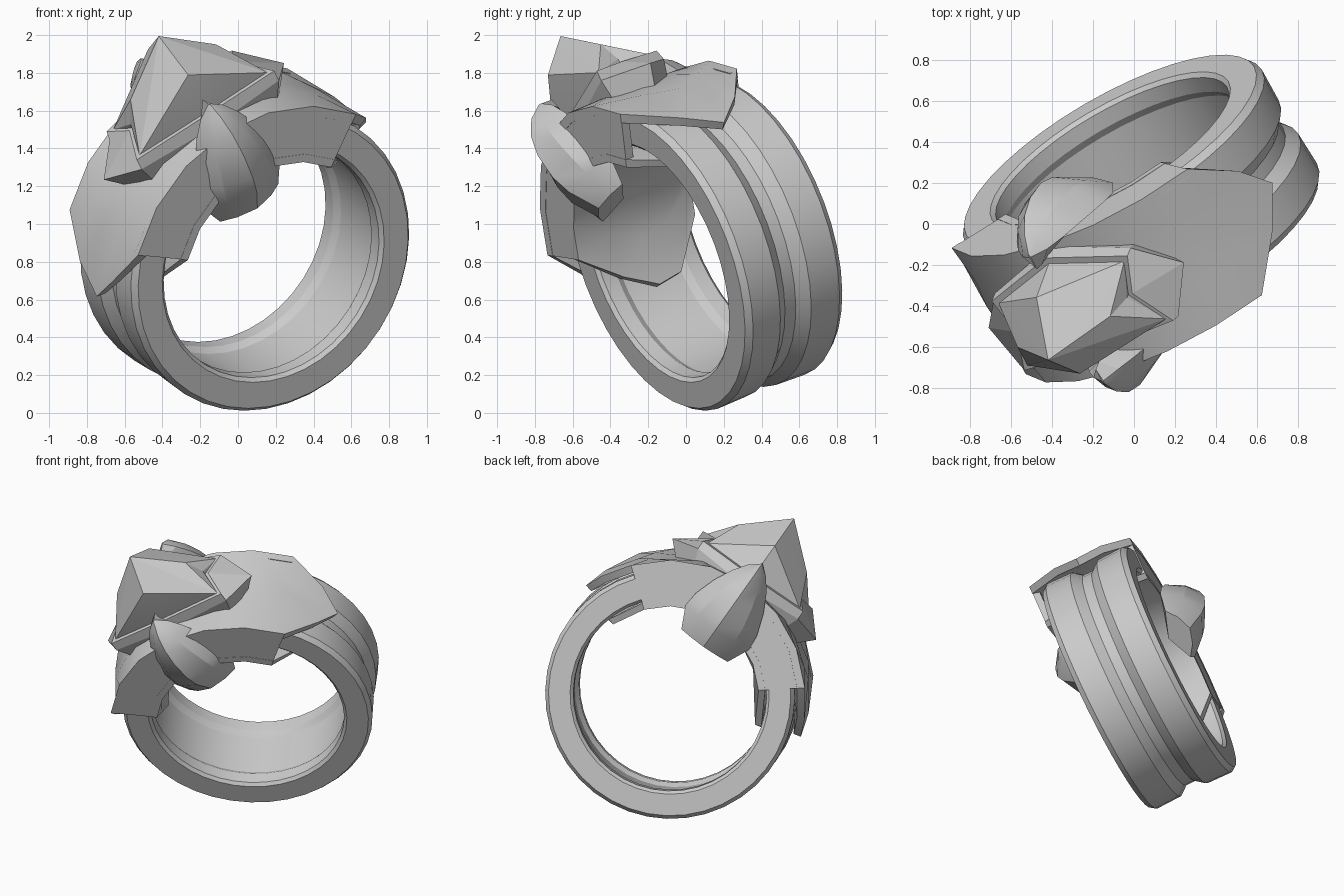
import bpy, bmesh
from math import cos, sin, radians, tau
from mathutils import Vector

if "Cube" in bpy.data.objects:
    bpy.data.objects.remove(bpy.data.objects["Cube"])

# ring frame: A = finger axis, U = horizontal across, V = up in the ring plane
C = Vector((.035, .10, .897))
A = Vector((-.48, .817, .32)).normalized()
U = Vector((A.y, -A.x, 0)).normalized()
V = U.cross(A)
MID = radians(123.5)                    # direction of the stone on the ring
N = U * cos(MID) + V * sin(MID)         # outward through the stone
T = U * sin(MID) - V * cos(MID)         # along the band


def polar(ang, r, t):
    return C + (U * cos(ang) + V * sin(ang)) * r + A * t


def loc(s, t, n):
    return C + T * s + A * t + N * n


def make(name, verts, faces, angle=25):
    me = bpy.data.meshes.new(name)
    me.from_pydata([tuple(v) for v in verts], [], faces)
    bm = bmesh.new()
    bm.from_mesh(me)
    bmesh.ops.remove_doubles(bm, verts=bm.verts, dist=1e-4)
    bmesh.ops.recalc_face_normals(bm, faces=bm.faces)
    bm.to_mesh(me)
    bm.free()
    ob = bpy.data.objects.new(name, me)
    bpy.context.collection.objects.link(ob)
    bpy.ops.object.select_all(action='DESELECT')
    ob.select_set(True)
    bpy.context.view_layer.objects.active = ob
    bpy.ops.object.shade_smooth_by_angle(angle=radians(angle))
    return ob


def strip(rows, k, closed):
    """Quads joining consecutive loops of k vertices."""
    f = []
    for i in range(rows if closed else rows - 1):
        a, b = i * k, (i + 1) % rows * k
        f += [(a + j, a + (j + 1) % k, b + (j + 1) % k, b + j) for j in range(k)]
    return f


# grooved band, revolved from half a profile (t, r)
half = [(.17, .675), (.21, .65), (.295, .65), (.315, .67), (.315, .815), (.28, .84), (.10, .835), (.035, .785)]
prof = half + [(-t, r) for t, r in reversed(half)]
SEG = 40
make("band", [polar(tau * i / SEG, r, t) for i in range(SEG) for t, r in prof],
     strip(SEG, len(prof), True), 18)


# saddle: plates curved round the band, ends coming to a point; stations are (t, half angle)
def arc_plate(name, r0, r1, stations, seg=6):
    k = len(stations)
    loop = [(t, h, r1) for t, h in stations] + [(t, h, r0) for t, h in reversed(stations)]
    verts = [polar(MID + radians(h) * (2 * i / seg - 1), r, t)
             for i in range(seg + 1) for t, h, r in loop]
    faces = strip(seg + 1, 2 * k, False)
    for b in (0, seg * 2 * k):
        faces += [(b + j, b + j + 1, b + 2 * k - 2 - j, b + 2 * k - 1 - j) for j in range(k - 1)]
    return make(name, verts, faces, 30)


arc_plate("saddle_outer", .86, .912, [(-.43, 51.5), (-.2, 66), (-.02, 75), (.15, 66), (.325, 51.5)])
arc_plate("saddle_inner", .60, .645, [(-.43, 51.5), (-.2, 68), (-.02, 78), (.13, 76), (.325, 51.5)])
arc_plate("saddle_wall_front", .605, .90, [(-.428, 51.5), (-.38, 51.5)])
arc_plate("saddle_wall_back", .605, .90, [(.28, 51.5), (.323, 51.5)])


# stone and bezel share an eight-cornered outline notched at both ends
def outline(s, t0, t1, tm, n, s_end, n_end, nm):
    right = [(s - .04, t1, n), (s_end, -.03, n_end), (s, t0, n)]
    pts = right + [(0, t0 - .02, nm)] + [(-a, b, c) for a, b, c in reversed(right)] + [(0, tm, nm)]
    return [loc(*p) for p in pts]


# stone: faceted peak; base ring 0-7, bulges 8-11, apex 12, lower ring 13-20
base = outline(.42, -.23, .13, .25, .96, .33, 1.03, .97)
bulge = [loc(0, -.25, 1.23), loc(0, .20, 1.22), loc(.28, -.04, 1.165), loc(-.28, -.04, 1.165)]
low = outline(.38, -.2, .1, .2, .70, .30, .70, .70)
faces = [(0, 1, 10), (1, 2, 10), (4, 5, 11), (5, 6, 11), (2, 3, 8), (3, 4, 8), (6, 7, 9), (7, 0, 9)]
for b, p, q in ((8, 2, 4), (9, 6, 0), (10, 0, 2), (11, 4, 6)):
    faces += [(p, b, 12), (b, q, 12)]
faces += [(j, (j + 1) % 8, 13 + (j + 1) % 8, 13 + j) for j in range(8)] + [tuple(range(13, 21))]
make("stone", base + bulge + [loc(0, -.055, 1.412)] + low, faces, 10)

# bezel: notched rim flaring to a point at both ends
rim = outline(.45, -.25, .15, .28, .96, .35, 1.0, .97)
belly = outline(.45, -.26, .16, .30, .90, .59, .83, .89)
foot = outline(.38, -.22, .12, .26, .72, .50, .74, .70)
bez = strip(3, 8, False) + [tuple(range(8)), tuple(range(16, 24))]
make("bezel", rim + belly + foot, bez, 10)

# ridged leaf claws on both faces: (n, half width, edge t, ridge t)
levels = [(1.09, .004, .37, .385), (1.03, .075, .36, .47), (.94, .14, .36, .53), (.82, .20, .36, .56),
          (.67, .25, .35, .555), (.56, .26, .34, .52), (.41, .19, .33, .42)]
for side, lab in ((-1, "front"), (1, "back")):
    verts = []
    for n, w, te, tr in levels:
        m = te + (tr - te) * .62
        for s, t in ((-w, te), (-w * .58, m), (0, tr), (w * .58, m), (w, te), (0, te - .07)):
            verts.append(loc(s, side * t - .012, n))
    e = (len(levels) - 1) * 6
    make("claw_" + lab, verts, strip(len(levels), 6, False)
         + [tuple(range(6)), tuple(range(e, e + 6))], 22)
